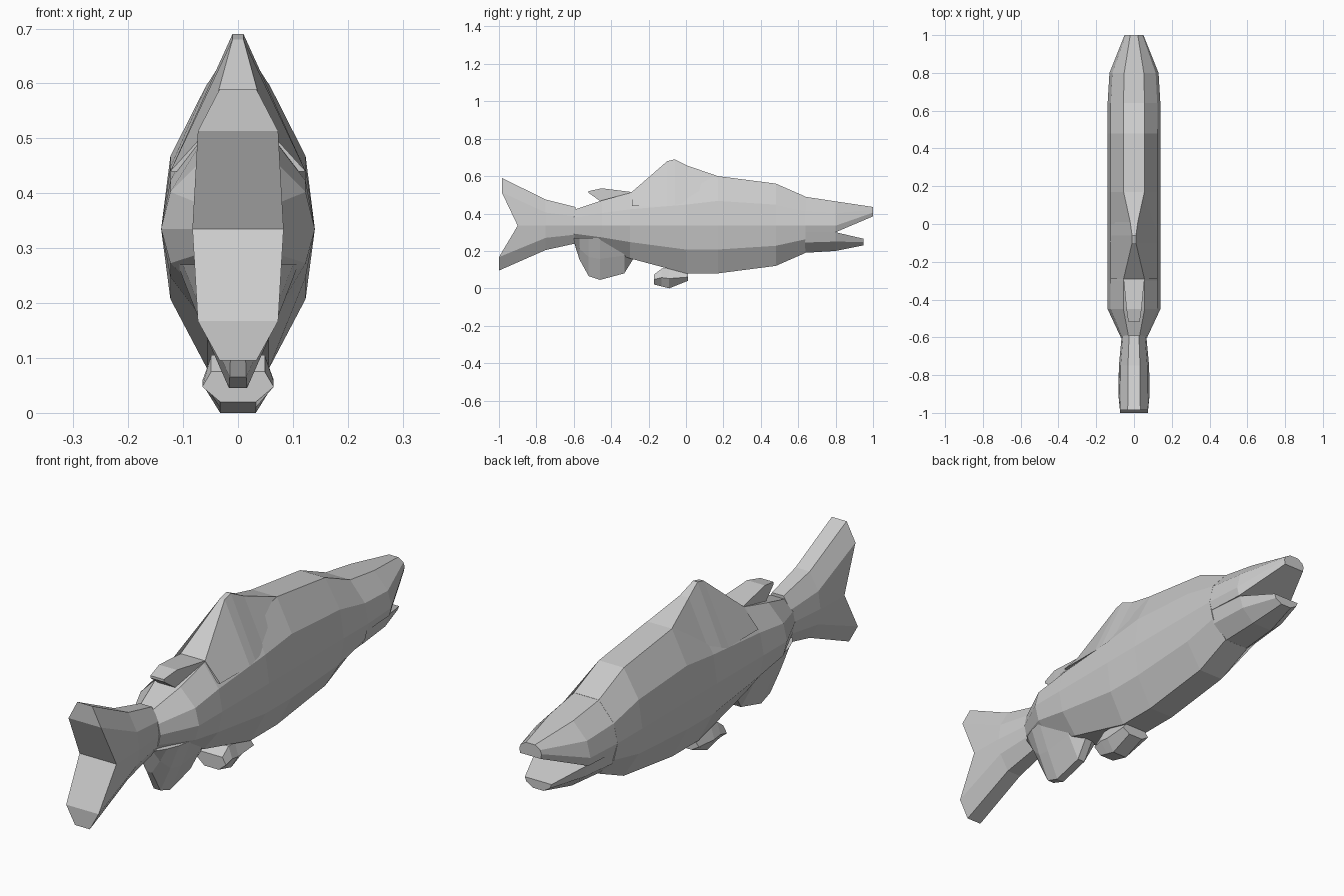
import bpy
import bmesh

cube = bpy.data.objects.get("Cube")
if cube:
    bpy.data.objects.remove(cube, do_unlink=True)

grey = bpy.data.materials.new("plain_grey")
grey.use_nodes = True
grey.diffuse_color = (0.6, 0.6, 0.6, 1)
shader = grey.node_tree.nodes["Principled BSDF"]
shader.inputs["Base Color"].default_value = grey.diffuse_color

MIDLINE = 0.335
THICK = 0.14


def loft(name, rings):
    """Skin a list of rings, each holding mirrored points, and close both ends."""
    bm = bmesh.new()
    loops = [[bm.verts.new(point) for point in ring] for ring in rings]
    count = len(loops[0])
    for near, far in zip(loops, loops[1:]):
        for i in range(count):
            j = (i + 1) % count
            bm.faces.new((near[i], near[j], far[j], far[i]))
    # End caps are strips, so a notched end keeps its crease
    for loop in (loops[0], loops[-1]):
        left = loop[:count // 2]
        right = loop[:count // 2 - 1:-1]
        for a, b, c, d in zip(left, left[1:], right[1:], right):
            bm.faces.new((a, b, c, d))
    bmesh.ops.recalc_face_normals(bm, faces=bm.faces)
    mesh = bpy.data.meshes.new(name)
    bm.to_mesh(mesh)
    bm.free()
    mesh.materials.append(grey)
    bpy.context.collection.objects.link(bpy.data.objects.new(name, mesh))


def ring(y, levels):
    """Mirror (height, half width) levels into a closed ring across the fish."""
    left = [(width, y, z) for z, width in levels]
    right = [(-width, y, z) for z, width in reversed(levels)]
    return left + right


def flank(edge, middle, width, shoulder=0.5):
    """Levels from a narrow flat edge, over a shoulder, to the widest line."""
    bend = middle + shoulder * (edge - middle)
    return [(edge, 0.4 * width), (bend, 0.88 * width), (middle, width)]


def section(top, bottom, width, shoulder=0.5):
    """Full ten-point cross-section about the midline."""
    upper = flank(top, MIDLINE, width, shoulder)
    lower = flank(bottom, MIDLINE, width, shoulder)
    return upper + lower[-2::-1]


# Body: back height, belly height and half width along the length
loft("body", [ring(y, section(top, bottom, width)) for y, top, bottom, width in [
    (-0.6, 0.42, 0.25, THICK / 2),
    (-0.45, 0.47, 0.21, THICK),
    (-0.3, 0.51, 0.16, THICK),
    (0, 0.56, 0.08, THICK),
    (0.17, 0.6, 0.08, THICK),
    (0.48, 0.56, 0.12, THICK),
    (0.64, 0.49, 0.19, THICK),
]])

# Dorsal fin: a crest that pinches to a thin peak over the shoulders
SHOULDER_LINE = 0.44
loft("dorsal_fin", [
    ring(y, [(top, crest), (SHOULDER_LINE, 0.88 * THICK)]) for y, top, crest in [
        (-0.29, 0.515, 0.055),
        (-0.1, 0.68, 0.01),
        (-0.06, 0.69, 0.01),
        (0.01, 0.655, 0.02),
        (0.17, 0.6, 0.055),
    ]])

# Upper head: upper half of the section, closed along the mouth line
loft("upper_head", [
    ring(y, flank(top, ridge, width) + [(mouth, 0.93 * width)])
    for y, top, ridge, mouth, width in [
        (0.635, 0.49, MIDLINE, 0.3, THICK),
        (0.8, 0.465, MIDLINE, 0.3, 0.13),
        (1, 0.435, 0.405, 0.385, 0.05),
    ]])

# Lower jaw: widest along the mouth line, narrowing to a flat keel
loft("lower_jaw", [ring(y, flank(bottom, mouth, width)) for y, bottom, mouth, width in [
    (0.635, 0.19, 0.3, 0.13),
    (0.8, 0.2, 0.3, 0.115),
    (0.95, 0.23, 0.265, 0.06),
]])

# Forked tail: the trailing edge is notched at the midline
root = ring(-0.59, section(0.435, 0.24, 0.065))
stem = ring(-0.75, section(0.475, 0.205, 0.08))
fork = [(x, -0.9 if z == MIDLINE else -0.985 if z > MIDLINE else y, z)
        for x, y, z in ring(-1, section(0.59, 0.095, 0.083, shoulder=0.7))]
loft("tail_fin", [root, stem, fork])

# Small swept fin behind the dorsal fin
loft("adipose_fin", [ring(y, [(top, width), (base, width)]) for y, top, base, width in [
    (-0.52, 0.52, 0.51, 0.03),
    (-0.45, 0.535, 0.46, 0.04),
    (-0.29, 0.515, 0.45, 0.055),
]])

# Anal fin: wide at the body and tapering to a thin lower edge
ANAL_ROOT = 0.27
loft("anal_fin", [
    ring(y, [(ANAL_ROOT, width), ((ANAL_ROOT + tip) / 2, 0.6 * width), (tip, 0.15 * width)])
    for y, tip, width in [
        (-0.6, 0.25, 0.06),
        (-0.57, 0.155, 0.08),
        (-0.52, 0.065, 0.1),
        (-0.46, 0.045, 0.11),
        (-0.33, 0.08, 0.11),
        (-0.28, 0.16, 0.11),
    ]])

# Pelvic fin: one blunt block under the belly
FIN = 0.065
loft("pelvic_fin", [
    ring(y, [(top, 0.75 * FIN), ((top + bottom) / 2, FIN), (bottom, FIN / 2)])
    for y, top, bottom in [
        (-0.17, 0.075, 0.02),
        (-0.13, 0.105, 0.01),
        (-0.09, 0.105, 0),
        (0.01, 0.08, 0.04),
    ]])
